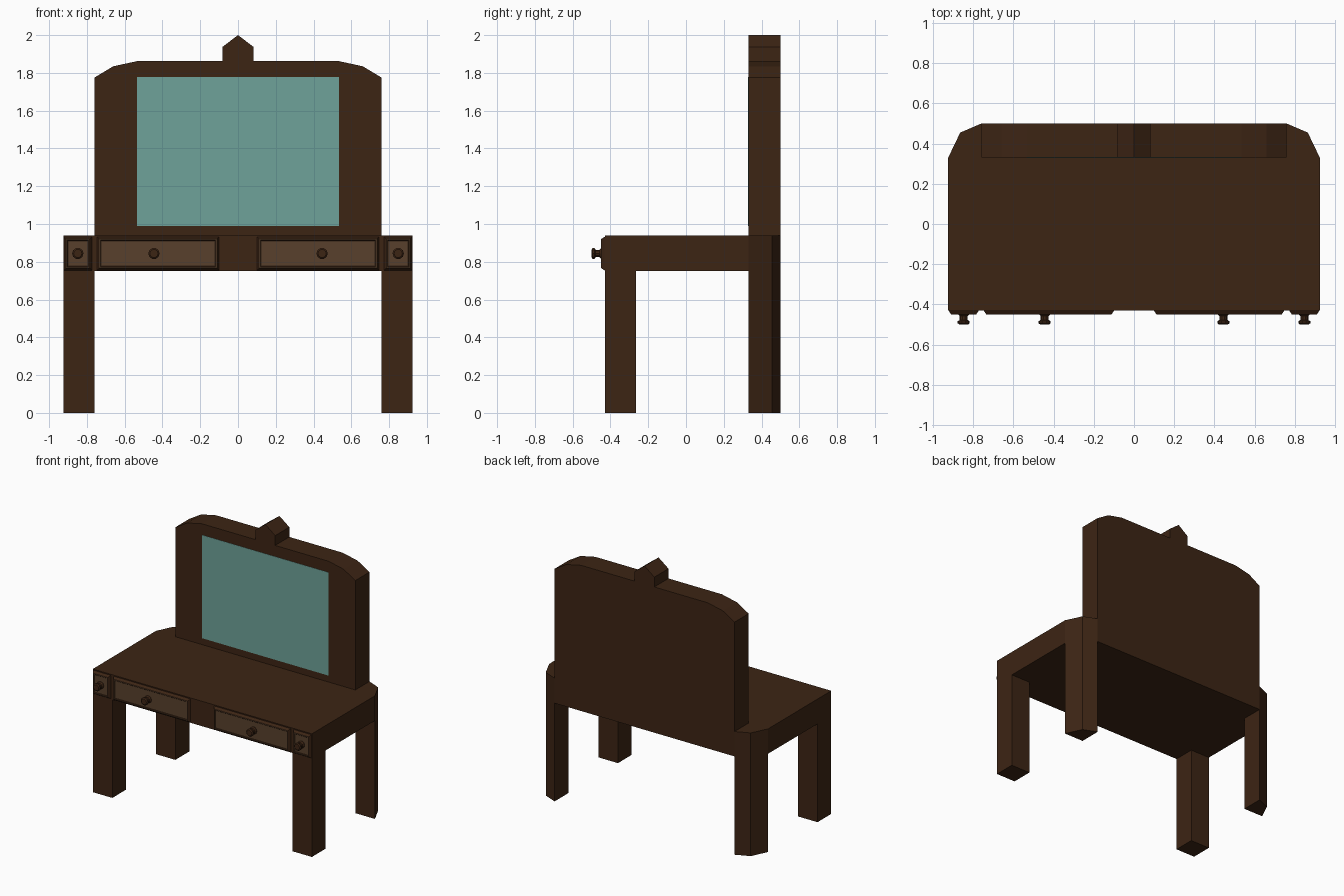
import bpy, bmesh, math
from mathutils import Vector

if "Cube" in bpy.data.objects:
    bpy.data.objects.remove(bpy.data.objects["Cube"])


def material(name, color):
    m = bpy.data.materials.new(name)
    m.diffuse_color = (*color, 1)
    m.use_nodes = True
    m.node_tree.nodes["Principled BSDF"].inputs["Base Color"].default_value = m.diffuse_color
    return m


WOOD = material("dark_wood", (0.046, 0.018, 0.007))
PANEL = material("drawer_wood", (0.098, 0.051, 0.025))
GLASS = material("mirror_glass", (0.156, 0.36, 0.32))


def finish(name, bm, mat):
    bmesh.ops.recalc_face_normals(bm, faces=bm.faces)
    mesh = bpy.data.meshes.new(name)
    bm.to_mesh(mesh)
    bm.free()
    mesh.materials.append(mat)
    ob = bpy.data.objects.new(name, mesh)
    bpy.context.collection.objects.link(ob)
    return ob


def loft(name, rings, mat):
    """Join equal-length rings of points and cap both ends."""
    bm = bmesh.new()
    rows = [[bm.verts.new(p) for p in ring] for ring in rings]
    n = len(rows[0])
    for a, b in zip(rows, rows[1:]):
        for i in range(n):
            j = (i + 1) % n
            bm.faces.new((a[i], a[j], b[j], b[i]))
    bm.faces.new(rows[0])
    bm.faces.new(rows[-1])
    return finish(name, bm, mat)


def upright(name, outline, z0, z1, mat):
    return loft(name, [[(x, y, z) for x, y in outline] for z in (z0, z1)], mat)


def rect(x0, x1, z0, z1, inset, y):
    a, b, c, d = x0 + inset, x1 - inset, z0 + inset, z1 - inset
    return [(a, y, c), (b, y, c), (b, y, d), (a, y, d)]


# Table body with clipped back corners
right_corner = [(0.925, 0.33), (0.865, 0.455), (0.76, 0.5)]
left_corner = [(-x, y) for x, y in reversed(right_corner)]
upright("table_body", [(-0.925, -0.43), (0.925, -0.43)] + right_corner + left_corner,
        0.75, 0.94, WOOD)

# Legs
for side, s in (("left", -1), ("right", 1)):
    front = [(0.76, -0.43), (0.925, -0.43), (0.925, -0.265), (0.76, -0.265)]
    back = [(0.76, 0.33)] + right_corner
    for label, outline in (("front", front), ("back", back)):
        upright(f"{label}_leg_{side}", [(s * x, y) for x, y in outline], 0, 0.75, WOOD)

# Mirror frame with finial, one profile extruded in y
half = [(0.76, 0.94), (0.76, 1.775), (0.66, 1.835), (0.535, 1.862),
        (0.083, 1.862), (0.083, 1.937)]
profile = half + [(0, 2.0)] + [(-x, z) for x, z in reversed(half)]
loft("mirror_frame", [[(x, y, z) for x, z in profile] for y in (0.33, 0.5)], WOOD)

# Mirror glass, nearly flush with the frame
loft("mirror_glass", [rect(-0.535, 0.535, 0.99, 1.777, 0, y) for y in (0.328, 0.335)], GLASS)

# Drawer fronts: dark sloped surround with a lighter recessed panel
drawers = [("outer", 0.773, 0.922, 0.848), ("inner", 0.10, 0.747, 0.445)]
for label, xa, xb, knob_x in drawers:
    for side, s in (("left", -1), ("right", 1)):
        x0, x1 = sorted((s * xa, s * xb))
        steps = [(0, -0.425), (0, -0.432), (0.012, -0.45), (0.018, -0.45), (0.022, -0.446)]
        ob = loft(f"{label}_drawer_{side}",
                  [rect(x0, x1, 0.755, 0.932, i, y) for i, y in steps], PANEL)
        ob.data.materials.append(WOOD)
        for f in ob.data.polygons:
            if abs(f.normal.y) < 0.99:
                f.material_index = 1

        # Turned knob
        turn = [(0.028, -0.44), (0.028, -0.45), (0.02, -0.458), (0.02, -0.478),
                (0.03, -0.484), (0.03, -0.494), (0.022, -0.5)]
        loft(f"{label}_knob_{side}",
             [[(s * knob_x + r * math.cos(k * math.pi / 5), y,
                0.844 + r * math.sin(k * math.pi / 5)) for k in range(10)]
              for r, y in turn], WOOD)
